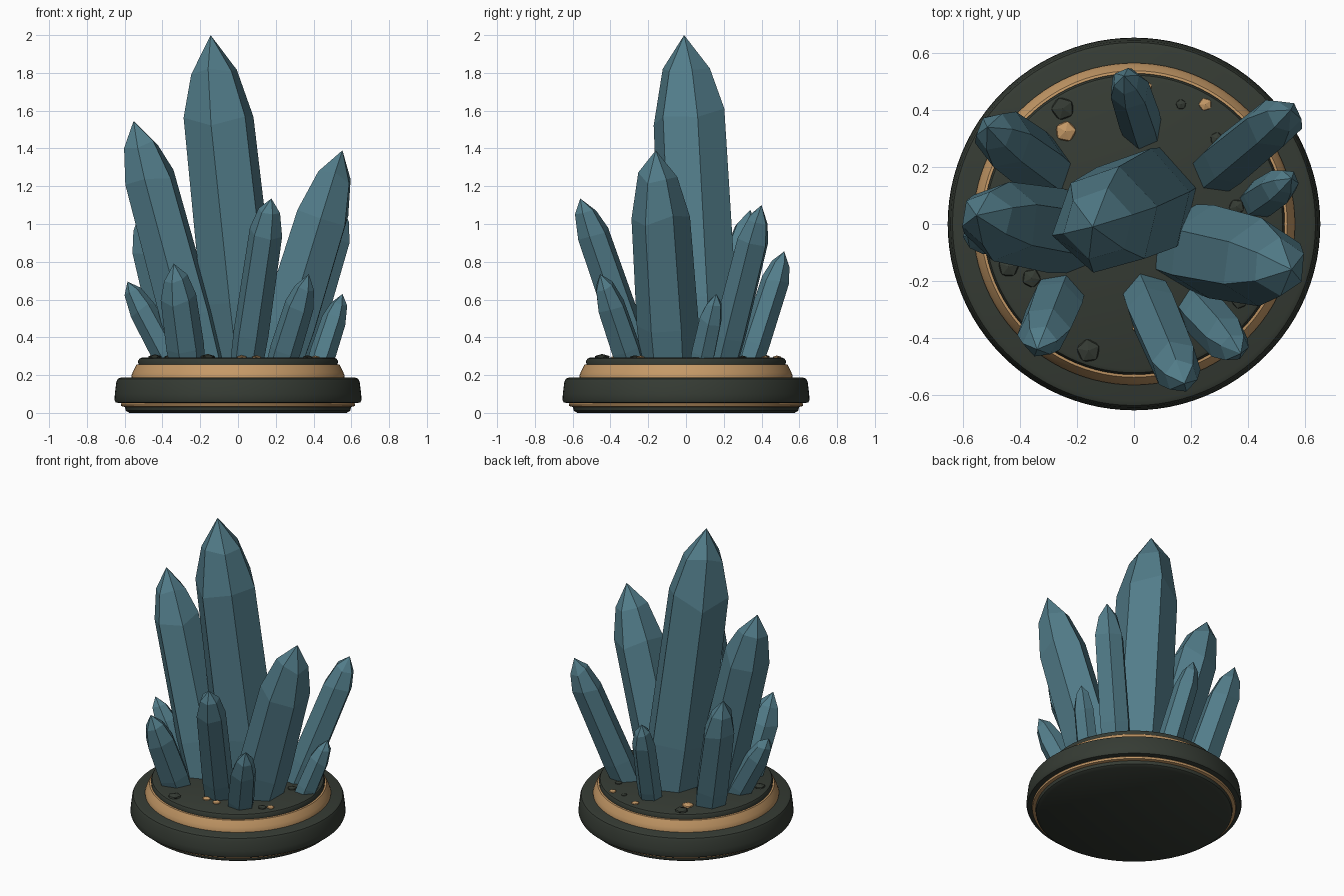
import bpy, bmesh, math, random
from mathutils import Vector, Matrix

if "Cube" in bpy.data.objects:
    bpy.data.objects.remove(bpy.data.objects["Cube"])

random.seed(7)


def material(name, rgb):
    m = bpy.data.materials.new(name)
    m.diffuse_color = (*rgb, 1)
    m.use_nodes = True
    m.node_tree.nodes["Principled BSDF"].inputs["Base Color"].default_value = m.diffuse_color
    return m


TEAL = material("teal crystal", (0.085, 0.205, 0.255))
DARK = material("dark stone", (0.036, 0.044, 0.034))
GOLD = material("warm gold", (0.56, 0.32, 0.135))


def finish(bm, name, mat):
    bmesh.ops.recalc_face_normals(bm, faces=bm.faces)
    me = bpy.data.meshes.new(name)
    bm.to_mesh(me)
    bm.free()
    me.materials.append(mat)
    ob = bpy.data.objects.new(name, me)
    bpy.context.collection.objects.link(ob)
    return ob


def skin(bm, rings):
    # join successive rings of vertices with quads
    for a, b in zip(rings, rings[1:]):
        n = len(a)
        for i in range(n):
            bm.faces.new((a[i], a[(i + 1) % n], b[(i + 1) % n], b[i]))


def lathe(name, profile, mat, steps=96):
    # closed turned solid from (radius, height) pairs
    bm = bmesh.new()
    rings = []
    for r, z in profile:
        rings.append([bm.verts.new((r * math.cos(2 * math.pi * i / steps),
                                    r * math.sin(2 * math.pi * i / steps), z))
                      for i in range(steps)])
    skin(bm, rings)
    bm.faces.new(rings[0][::-1])
    bm.faces.new(rings[-1])
    ob = finish(bm, name, mat)
    bpy.context.view_layer.objects.active = ob
    ob.select_set(True)
    bpy.ops.object.shade_smooth_by_angle(angle=math.radians(35))
    ob.select_set(False)


def crystal(name, base, tip, r, turn):
    # six-sided shaft with a two-tier faceted point
    base, tip = Vector((*base, 0.24)), Vector(tip)
    axis = tip - base
    length = axis.length
    rot = axis.to_track_quat('Z', 'Y')
    bm = bmesh.new()
    tiers = [(0, 0.98, 0), (length * 0.2, 1.06, 0.02),
             (length - 2.3 * r, 1.0, 0.14), (length - 0.9 * r, 0.66, 0.1)]
    wobble = [random.uniform(0.93, 1.07) for _ in range(6)]
    rings = []
    for h, k, jit in tiers:
        ring = []
        for i in range(6):
            a = math.radians(60 * i + turn)
            rr = r * k * wobble[i]
            p = Vector((rr * math.cos(a), rr * math.sin(a),
                        h + random.uniform(-1.6, 1.6) * jit * r))
            ring.append(bm.verts.new(base + rot @ p))
        rings.append(ring)
    skin(bm, rings)
    bm.faces.new(rings[0][::-1])
    apex = bm.verts.new(tip)
    for i in range(6):
        bm.faces.new((rings[-1][i], rings[-1][(i + 1) % 6], apex))
    finish(bm, name, TEAL)


def pebble(name, x, y, r, mat):
    bm = bmesh.new()
    m = (Matrix.Translation((x, y, 0.292))
         @ Matrix.Rotation(random.uniform(0, 6.28), 4, 'Z')
         @ Matrix.Diagonal((r, r, r * 0.45, 1)))
    bmesh.ops.create_icosphere(bm, subdivisions=1, radius=1, matrix=m)
    finish(bm, name, mat)


# turned pedestal, bottom to top
lathe("foot", [(0.575, 0), (0.595, 0.012), (0.6, 0.04)], DARK)
lathe("lower_gold_band", [(0.6, 0.032), (0.618, 0.036), (0.62, 0.048),
                          (0.61, 0.062)], GOLD)
lathe("plinth", [(0.63, 0.052), (0.648, 0.056), (0.654, 0.07), (0.652, 0.1),
                 (0.644, 0.165), (0.637, 0.18), (0.62, 0.187)], DARK)
lathe("upper_gold_band", [(0.565, 0.18), (0.565, 0.195), (0.558, 0.215),
                          (0.546, 0.24), (0.538, 0.255), (0.52, 0.258)], GOLD)
lathe("deck", [(0.527, 0.25), (0.529, 0.275), (0.522, 0.287),
               (0.51, 0.292)], DARK)

# crystal cluster
crystal("main_crystal", (0.045, 0.08), (-0.145, -0.01, 2.0), 0.195, 20)
crystal("left_tall_crystal", (-0.2, -0.03), (-0.553, 0.03, 1.545), 0.145, 0)
crystal("right_tall_crystal", (0.2, -0.085), (0.553, -0.16, 1.39), 0.15, 10)
crystal("front_crystal", (0.045, -0.25), (0.177, -0.56, 1.135), 0.088, 25)
crystal("back_left_crystal", (-0.31, 0.19), (-0.515, 0.34, 1.075), 0.105, 15)
crystal("back_right_crystal", (0.29, 0.185), (0.55, 0.4, 1.1), 0.093, 40)
crystal("back_crystal", (0.03, 0.32), (-0.035, 0.52, 0.855), 0.073, 5)
crystal("front_left_crystal", (-0.265, -0.25), (-0.34, -0.44, 0.79), 0.09, 30)
crystal("front_right_crystal", (0.22, -0.285), (0.375, -0.455, 0.735), 0.08, 12)
crystal("right_small_crystal", (0.425, 0.075), (0.553, 0.16, 0.63), 0.064, 50)
crystal("left_small_crystal", (-0.34, -0.03), (-0.585, -0.04, 0.695), 0.07, 35)

# loose stones on the deck
for x, y, r in [(-0.25, 0.405, 0.044), (0.165, 0.42, 0.02), (-0.44, -0.15, 0.04),
                (-0.36, -0.19, 0.036), (-0.16, -0.445, 0.045), (0.36, 0.06, 0.03),
                (0.29, 0.3, 0.025), (0.37, -0.27, 0.03)]:
    pebble("dark_stone", x, y, r, DARK)
for x, y, r in [(-0.24, 0.325, 0.04), (0.04, 0.48, 0.026), (0.02, -0.36, 0.03),
                (0.1, -0.37, 0.028), (0.41, -0.24, 0.025), (0.25, 0.42, 0.025)]:
    pebble("gold_stone", x, y, r, GOLD)
